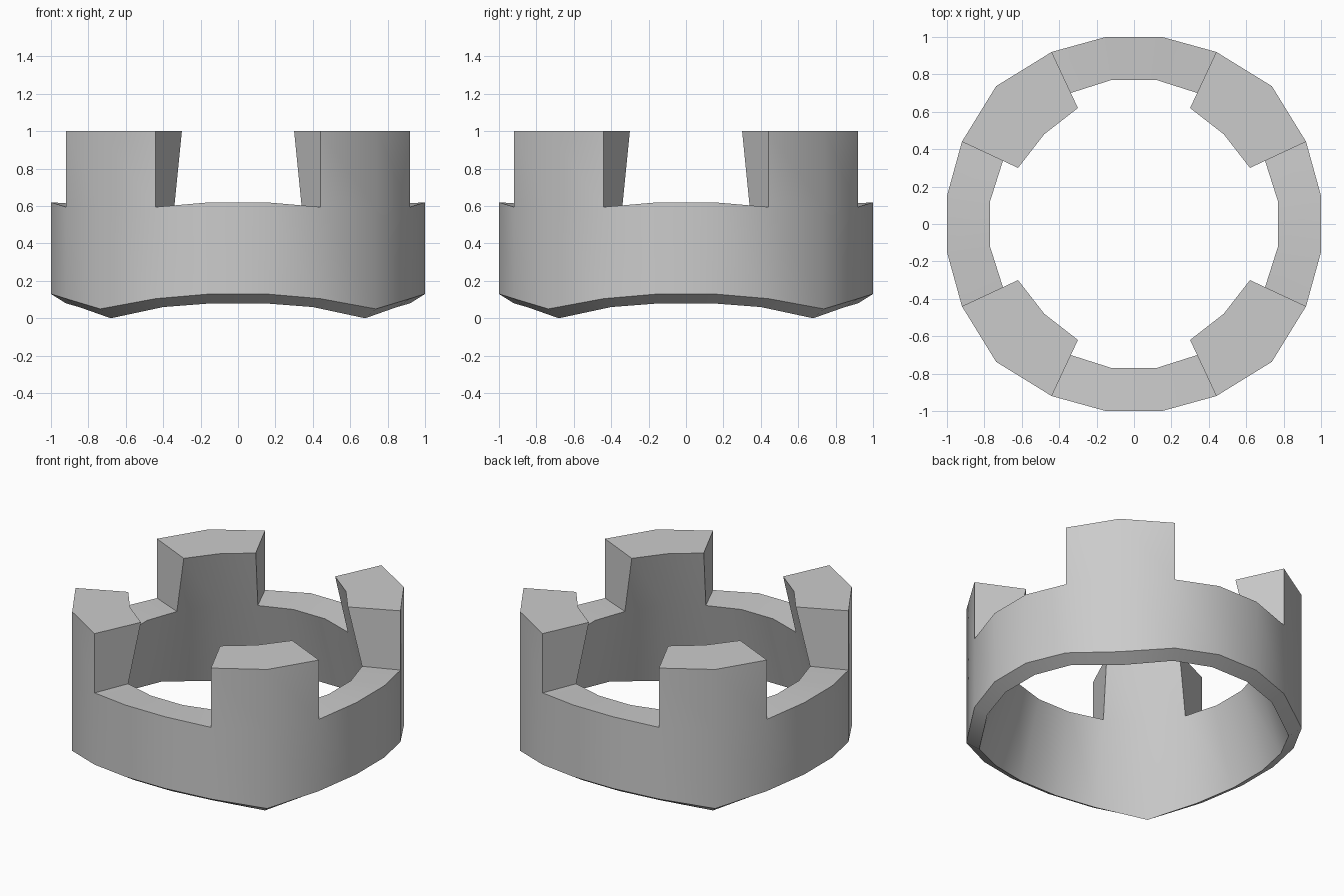
import bpy, bmesh

if "Cube" in bpy.data.objects:
    bpy.data.objects.remove(bpy.data.objects["Cube"])

# Column sections for one eighth of the ring. Each lists (x, y, z) at +x side:
# outer bottom, inner bottom, inner rim, outer rim, then tooth inner top, outer top
MID = [(1.0, .15, .13), (.92, .14, .08), (.77, .12, .605), (1.0, .15, .62)]
EDGE = [(.92, .44, .105), (.85, .40, .06), (.70, .34, .60), (.92, .44, .595),
        (.62, .30, 1.0), (.92, .44, 1.0)]
CORNER = [(.737, .737, .05), (.68, .68, 0), (.555, .555, .60), (.737, .737, .59),
          (.48, .48, 1.0), (.737, .737, 1.0)]


def swap(section):
    """Mirror a section across the diagonal."""
    return [(y, x, z) for x, y, z in section]


def turn(section, quarter):
    """Rotate a section by quarter turns about z."""
    for _ in range(quarter):
        section = [(-y, x, z) for x, y, z in section]
    return section


bm = bmesh.new()
eighths = [MID, EDGE, CORNER, swap(EDGE), swap(MID)]
columns = [[bm.verts.new(p) for p in turn(s, q)] for q in range(4) for s in eighths]

for i, a in enumerate(columns):
    b = columns[(i + 1) % len(columns)]
    tooth = i % 5 in (1, 2)
    # ring walls, underside and (between teeth) rim
    for j, k in ((0, 1), (1, 2), (2, 3), (3, 0)):
        if not (tooth and j == 2):
            bm.faces.new((a[j], a[k], b[k], b[j]))
    # tooth walls and top
    if tooth:
        for j, k in ((2, 4), (4, 5), (5, 3)):
            bm.faces.new((a[j], a[k], b[k], b[j]))
    # tooth end faces
    if i % 5 in (1, 3):
        bm.faces.new((a[2], a[4], a[5], a[3]))

bmesh.ops.recalc_face_normals(bm, faces=bm.faces)
mesh = bpy.data.meshes.new("castellated_ring")
bm.to_mesh(mesh)
bm.free()
ring = bpy.data.objects.new("castellated_ring", mesh)
bpy.context.collection.objects.link(ring)

# Smooth curved walls, sharp rims
bpy.context.view_layer.objects.active = ring
ring.select_set(True)
bpy.ops.object.shade_smooth_by_angle(angle=0.6)
